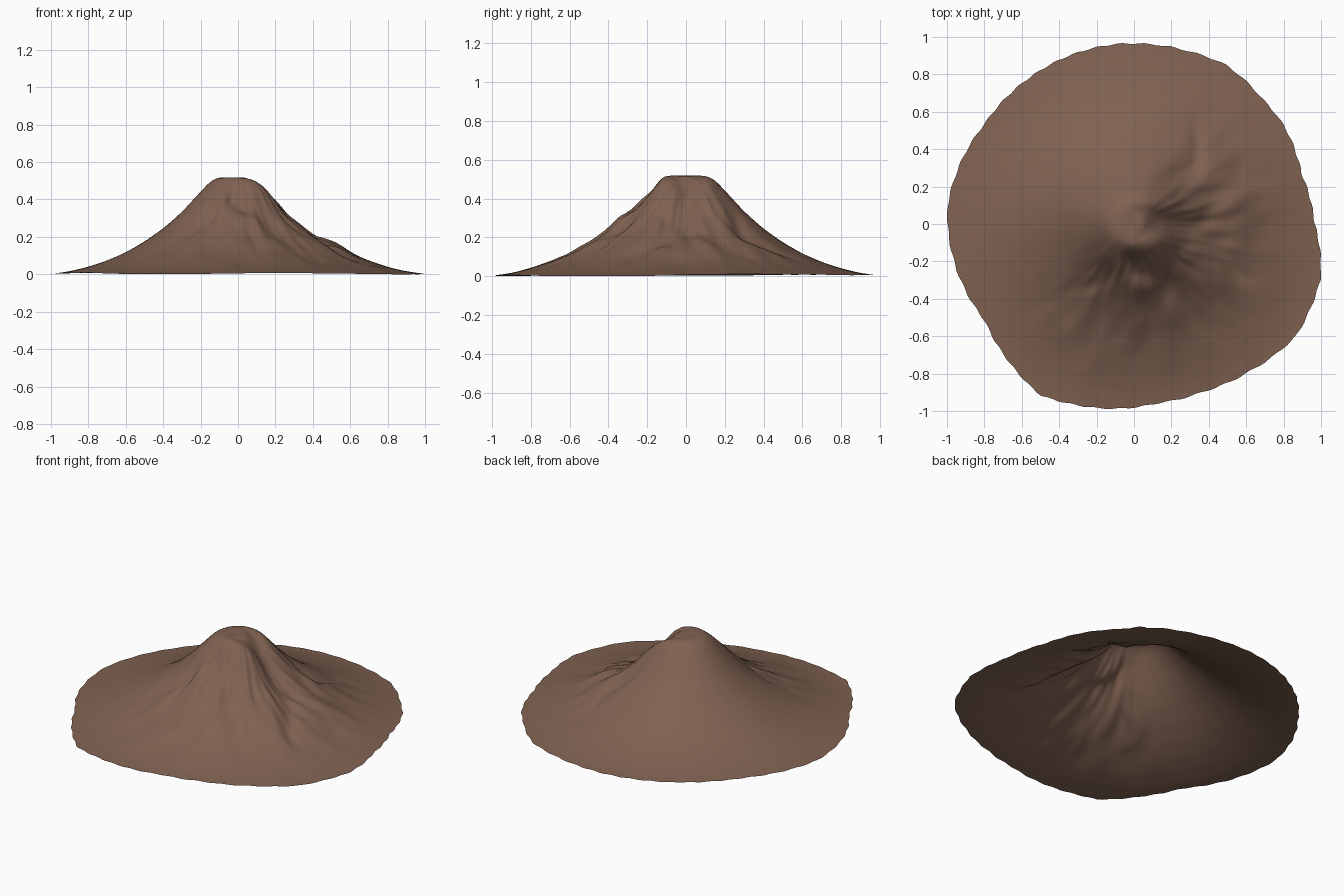
import bpy, bmesh, math
from mathutils import Vector, noise

if "Cube" in bpy.data.objects:
    bpy.data.objects.remove(bpy.data.objects["Cube"])

RINGS, SEGS = 72, 216

# Radial slope profile (radius, height)
PROFILE = [(0, .525), (.08, .53), (.135, .52), (.2, .452), (.3, .343), (.4, .254), (.5, .184),
           (.6, .126), (.7, .083), (.8, .05), (.9, .026), (1.0, .012), (1.1, .008)]

# Ragged foot outline seen from above
OUTLINE = [(0.08, .965), (.3, .925), (.5, .85), (.69, .67), (.81, .52), (.9, .27), (.97, 0),
           (1, -.16), (1, -.3), (.96, -.42), (.87, -.6), (.62, -.79), (.37, -.9), (.13, -.96),
           (-.36, -.96), (-.5, -.92), (-.67, -.74), (-.8, -.52), (-.95, -.25), (-1, 0),
           (-1, .1), (-.93, .33), (-.8, .54), (-.54, .8), (-.38, .89), (-.1, .965)]
POLAR = sorted((math.atan2(y, x), math.hypot(x, y)) for x, y in OUTLINE)
POLAR = [(POLAR[-1][0] - math.tau, POLAR[-1][1])] + POLAR + [(POLAR[0][0] + math.tau, POLAR[0][1])]

# Carved gullies (+) and ridges (-): angle deg, half width, start r, end r, depth
GULLIES = [(4, .075, .03, .55, .085), (-88, .07, .10, .36, .050), (-62, .05, .14, .60, .022),
           (-20, .05, .20, .75, .022), (52, .05, .25, .85, .022), (-125, .05, .2, .7, .018),
           (-40, .06, .12, .60, -.012), (32, .05, .2, .7, -.012)]


def interp(table, v):
    for (a, fa), (b, fb) in zip(table, table[1:]):
        if v <= b:
            return fa + (fb - fa) * (v - a) / (b - a)
    return table[-1][1]


def smooth(a, b, v):
    k = max(0, min(1, (v - a) / (b - a)))
    return k * k * (3 - 2 * k)


def slope(r):
    # averaged lookup rounds off the profile corners
    return sum(interp(PROFILE, abs(r + d)) for d in (-.03, -.015, 0, .015, .03)) / 5


def height(r, t):
    z = slope(r)
    for deg, width, r0, r1, depth in GULLIES:
        d = (t - math.radians(deg) + math.pi) % math.tau - math.pi
        d += .12 * math.sin(r * 14 + deg)
        side = r * d if abs(d) < 1.6 else 1
        along = smooth(r0, r0 + .12, r) * (1 - smooth(r0 + .15, r1, r))
        z -= depth * along * math.exp(-(side / width) ** 2)
    # the east side sits lower
    z -= .022 * smooth(.2, 1, math.cos(t)) * smooth(.12, .3, r) * (1 - smooth(.35, .6, r))
    # radial erosion, strongest on the south-east half
    worn = .06 + .94 * smooth(-.5, .5, math.cos(t + math.radians(45)))
    n = noise.noise(Vector((math.cos(t) * 4.5, math.sin(t) * 4.5, r * 4)))
    n += .5 * noise.noise(Vector((math.cos(t) * 9, math.sin(t) * 9, r * 6 + 5)))
    z += .024 * worn * n * smooth(.1, .3, r) * (1 - smooth(.5, .95, r))
    return max(z, 0)


def edge(t):
    # scalloped foot
    return interp(POLAR, t) - .007 * (1 + math.sin(46 * t + 2 * math.sin(3 * t))) * .5


# Open mountain shell
bm = bmesh.new()
centre = bm.verts.new((0, 0, height(0, 0)))
rings = []
for i in range(1, RINGS + 1):
    row = []
    for j in range(SEGS):
        t = -math.pi + math.tau * j / SEGS
        r = edge(t) * i / RINGS
        row.append(bm.verts.new((r * math.cos(t), r * math.sin(t), height(r, t))))
    rings.append(row)
for j in range(SEGS):
    k = (j + 1) % SEGS
    bm.faces.new((centre, rings[0][j], rings[0][k]))
    for a, b in zip(rings, rings[1:]):
        bm.faces.new((a[j], b[j], b[k], a[k]))
low = min(v.co.z for v in bm.verts)
for v in bm.verts:
    v.co.z -= low
for f in bm.faces:
    f.smooth = True
mesh = bpy.data.meshes.new("mountain")
bm.to_mesh(mesh)
bm.free()

mountain = bpy.data.objects.new("mountain", mesh)
bpy.context.collection.objects.link(mountain)
rock = bpy.data.materials.new("brown rock")
rock.diffuse_color = (.215, .122, .083, 1)
rock.use_nodes = True
rock.node_tree.nodes["Principled BSDF"].inputs["Base Color"].default_value = rock.diffuse_color
mesh.materials.append(rock)
